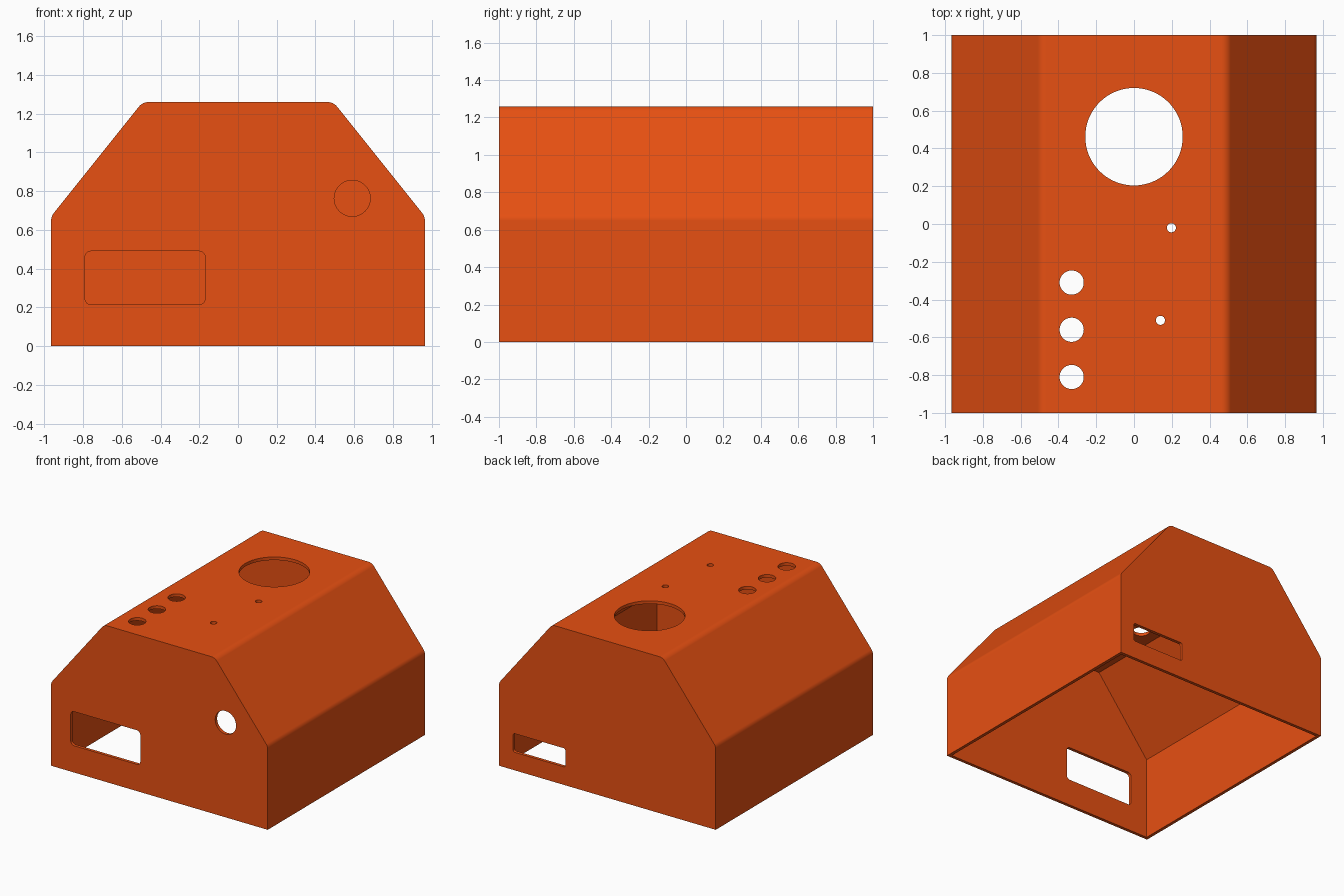
import bpy, bmesh
from math import cos, sin, pi, radians
from mathutils import Vector

if "Cube" in bpy.data.objects:
    bpy.data.objects.remove(bpy.data.objects["Cube"])


def prism(name, pts, axis, lo, hi):
    """Extrude a 2D outline along y (outline in x,z) or z (outline in x,y)."""
    bm = bmesh.new()
    place = (lambda p, d: (p[0], d, p[1])) if axis == 'Y' else (lambda p, d: (p[0], p[1], d))
    a = [bm.verts.new(place(p, lo)) for p in pts]
    b = [bm.verts.new(place(p, hi)) for p in pts]
    bm.faces.new(a)
    bm.faces.new(b[::-1])
    for i in range(len(pts)):
        j = (i + 1) % len(pts)
        bm.faces.new((a[i], b[i], b[j], a[j]))
    bmesh.ops.recalc_face_normals(bm, faces=bm.faces)
    me = bpy.data.meshes.new(name)
    bm.to_mesh(me)
    bm.free()
    ob = bpy.data.objects.new(name, me)
    bpy.context.collection.objects.link(ob)
    return ob


def circle(x, y, r, n=64):
    return [(x + r * cos(2 * pi * i / n), y + r * sin(2 * pi * i / n)) for i in range(n)]


def rounded_rect(x0, x1, z0, z1, r, n=6):
    pts = []
    corners = [(x1 - r, z1 - r), (x0 + r, z1 - r), (x0 + r, z0 + r), (x1 - r, z0 + r)]
    for k, (cx, cz) in enumerate(corners):
        for i in range(n + 1):
            a = pi / 2 * (k + i / n)
            pts.append((cx + r * cos(a), cz + r * sin(a)))
    return pts


def fillet(prev, corner, nxt, r, n=6):
    """Points of an arc of radius r that rounds a corner."""
    c = Vector(corner)
    u, v = (Vector(prev) - c).normalized(), (Vector(nxt) - c).normalized()
    half = u.angle(v) / 2
    centre = c + (u + v).normalized() * (r / sin(half))
    start, end = c + u * (r * cos(half) / sin(half)), c + v * (r * cos(half) / sin(half))
    return [tuple(centre + (start.lerp(end, i / n) - centre).normalized() * r) for i in range(n + 1)]


def mirrored(right):
    return right + [(-x, z) for x, z in reversed(right)]


# Outer shell with rounded roof edges
foot, shoulder, roof = (0.965, 0.0), (0.965, 0.67), (0.493, 1.26)
right = [foot] + fillet(foot, shoulder, roof, 0.06) + fillet(shoulder, roof, (0, 1.26), 0.06)
shell = prism("enclosure_cover", mirrored(right), 'Y', -1, 1)

# Hollow inside, open at the bottom
T = 0.025
cavity = mirrored([(0.94, -0.1), (0.94, 0.661), (0.481, 1.235)])
cutters = [prism("cavity", cavity, 'Y', -1 + T, 1 - T)]

# Front window and round hole, back slot
cutters.append(prism("front_window", rounded_rect(-0.79, -0.17, 0.215, 0.49, 0.03), 'Y', -1.1, -0.9))
cutters.append(prism("front_hole", circle(0.59, 0.763, 0.093), 'Y', -1.1, -0.9))
cutters.append(prism("back_slot", rounded_rect(0.375, 0.84, 0.145, 0.295, 0.015), 'Y', 0.9, 1.1))

# Roof holes: large opening, button row, two small lamp holes
roof_holes = [(0, 0.462, 0.258), (0.198, -0.02, 0.024), (0.14, -0.51, 0.024)]
roof_holes += [(-0.33, -0.31 - 0.25 * i, 0.064) for i in range(3)]
for x, y, r in roof_holes:
    cutters.append(prism("roof_hole", circle(x, y, r), 'Z', 1.1, 1.4))

bpy.context.view_layer.objects.active = shell
shell.select_set(True)
for c in cutters:
    m = shell.modifiers.new("cut", 'BOOLEAN')
    m.operation, m.solver, m.object = 'DIFFERENCE', 'EXACT', c
    bpy.ops.object.modifier_apply(modifier=m.name)
    bpy.data.objects.remove(c)

# Smooth fillets, flat panels
bpy.ops.object.shade_smooth_by_angle(angle=radians(30))
w = shell.modifiers.new("panel_normals", 'WEIGHTED_NORMAL')
w.keep_sharp = True

# Orange plastic
mat = bpy.data.materials.new("orange_plastic")
mat.diffuse_color = (0.8, 0.08, 0.006, 1)
mat.use_nodes = True
mat.node_tree.nodes["Principled BSDF"].inputs["Base Color"].default_value = mat.diffuse_color
shell.data.materials.clear()
shell.data.materials.append(mat)
